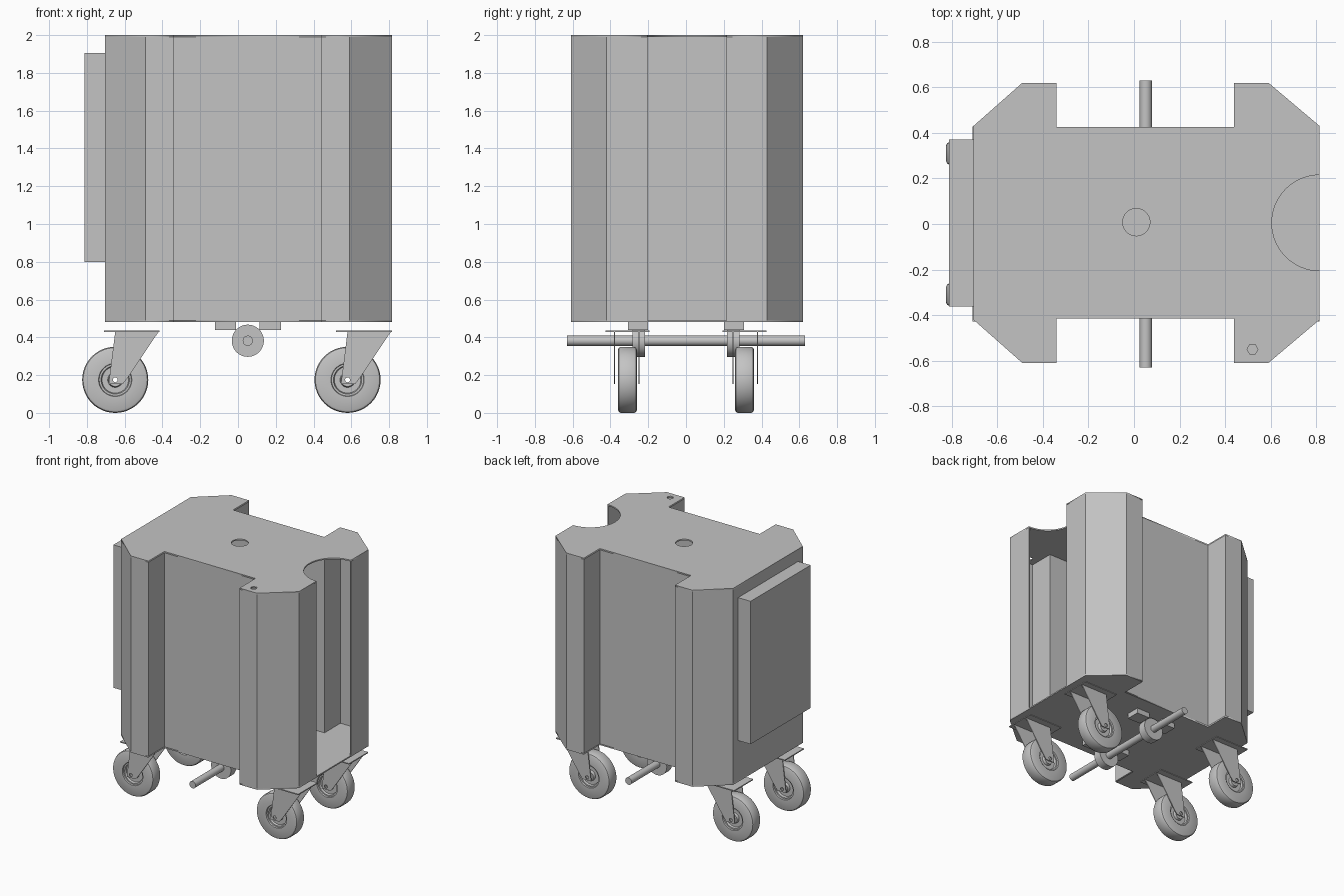
import bpy, bmesh, math
from mathutils import Vector

cube = bpy.data.objects.get("Cube")
if cube:
    bpy.data.objects.remove(cube)

grey = bpy.data.materials.new("light_grey")
grey.use_nodes = True
COLOUR = (0.55, 0.55, 0.55, 1)
grey.diffuse_color = COLOUR
grey.node_tree.nodes["Principled BSDF"].inputs["Base Color"].default_value = COLOUR


def add_mesh(name, bm):
    mesh = bpy.data.meshes.new(name)
    bm.to_mesh(mesh)
    bm.free()
    mesh.materials.append(grey)
    obj = bpy.data.objects.new(name, mesh)
    bpy.context.collection.objects.link(obj)
    return obj


def activate(obj):
    bpy.ops.object.select_all(action='DESELECT')
    obj.select_set(True)
    bpy.context.view_layer.objects.active = obj


def smooth(obj):
    activate(obj)
    bpy.ops.object.shade_smooth_by_angle(angle=math.radians(35))


def circle(x, y, r, n=32):
    return [(x + r * math.cos(2 * math.pi * i / n), y + r * math.sin(2 * math.pi * i / n))
            for i in range(n)]


def sheet(name, loops, thickness, loc, rot=(0, 0, 0)):
    """Flat plate from an outline and hole loops, centred on loc."""
    curve = bpy.data.curves.new(name, 'CURVE')
    curve.dimensions = '2D'
    curve.fill_mode = 'BOTH'
    curve.extrude = thickness / 2
    for pts in loops:
        spline = curve.splines.new('POLY')
        spline.points.add(len(pts) - 1)
        for p, (x, y) in zip(spline.points, pts):
            p.co = (x, y, 0, 1)
        spline.use_cyclic_u = True
    curve.materials.append(grey)
    obj = bpy.data.objects.new(name, curve)
    bpy.context.collection.objects.link(obj)
    obj.location, obj.rotation_euler = loc, rot
    activate(obj)
    bpy.ops.object.convert(target='MESH')
    return bpy.context.object


def box(name, lo, hi):
    bm = bmesh.new()
    bmesh.ops.create_cube(bm, size=1)
    lo, hi = Vector(lo), Vector(hi)
    for v in bm.verts:
        v.co = (lo + hi) / 2 + v.co * (hi - lo)
    return add_mesh(name, bm)


def lathe(name, profile, loc, closed=False, steps=48):
    """Spin (radius, y) points around the y axis."""
    bm = bmesh.new()
    verts = [bm.verts.new((r, y, 0)) for r, y in profile]
    pairs = list(zip(verts, verts[1:])) + ([(verts[-1], verts[0])] if closed else [])
    edges = [bm.edges.new(p) for p in pairs]
    bmesh.ops.spin(bm, geom=verts + edges, cent=(0, 0, 0), axis=(0, 1, 0),
                   angle=2 * math.pi, steps=steps)
    bmesh.ops.remove_doubles(bm, verts=bm.verts, dist=1e-5)
    bmesh.ops.recalc_face_normals(bm, faces=bm.faces)
    obj = add_mesh(name, bm)
    obj.location = loc
    smooth(obj)
    return obj


# Cabinet outline, counter-clockwise from one side of the open bay to the other
MID, BAY = 0.005, 0.21
half = [(0.815, BAY), (0.815, 0.425), (0.59, 0.615), (0.44, 0.615), (0.44, 0.42),
        (-0.34, 0.42), (-0.34, 0.615), (-0.49, 0.615), (-0.705, 0.425)]
outline = [(x, y + MID) for x, y in half] + [(x, MID - y) for x, y in reversed(half)]
BOTTOM, TOP, T = 0.48, 2.0, 0.01

# Hollow cabinet walls with an open bay on the +x end
bm = bmesh.new()
rows = [[bm.verts.new((x, y, z)) for x, y in outline] for z in (BOTTOM + T, TOP - T)]
for i in range(len(outline) - 1):
    bm.faces.new((rows[0][i], rows[0][i + 1], rows[1][i + 1], rows[1][i]))
walls = add_mesh("cabinet_walls", bm)
solid = walls.modifiers.new("thickness", 'SOLIDIFY')
solid.thickness = 0.008
solid.offset = -1
solid.use_even_offset = True

# Floor and lid; the lid has a rounded bay cut-out and two holes
sheet("cabinet_floor", [outline], T, (0, 0, BOTTOM + T / 2))
arc = [(0.815 - BAY * math.sin(math.pi * i / 32), MID - BAY * math.cos(math.pi * i / 32))
       for i in range(1, 32)]
sheet("cabinet_lid", [outline + arc, circle(0.01, 0.008, 0.06), circle(0.52, -0.55, 0.024, 6)],
      T, (0, 0, TOP - T / 2))

# Shallow cabinet on the -x end
box("end_panel_box", (-0.812, -0.363, 0.80), (-0.705, 0.37, 1.905))

# Casters: wheel, two fork plates and mounting plate
WHEEL_Z, WHEEL_Y = 0.175, 0.31
tyre = [(0.013, 0.045), (0.035, 0.045), (0.04, 0.025), (0.07, 0.025), (0.075, 0.04),
        (0.085, 0.04), (0.088, 0.05), (0.16, 0.05), (0.17, 0.045), (0.175, 0.035)]
wheel_profile = tyre + [(r, -y) for r, y in reversed(tyre)]
fork = [(0, 0.43), (-0.035, 0.153), (0.04, 0.153), (0.065, 0.185), (0.23, 0.43)]
for end, cx in (("right", -0.65), ("left", 0.58)):
    for side, s in (("front", -1), ("back", 1)):
        tag = side + "_" + end
        y = s * WHEEL_Y
        lathe(tag + "_wheel", wheel_profile, (cx, y, WHEEL_Z), closed=True)
        for part, dy in (("inner", -0.062), ("outer", 0.068)):
            sheet(f"{tag}_{part}_fork", [fork, circle(0, WHEEL_Z, 0.013, 16)], 0.006,
                  (cx, y + s * dy, 0), (math.pi / 2, 0, 0))
        box(tag + "_caster_plate", (cx - 0.06, y - 0.117, 0.428), (cx + 0.235, y + 0.117, 0.436))

# Cross bar under the floor with two collars and mounting blocks
BAR = (0.052, 0, 0.382)
lathe("cross_bar", [(0, -0.63), (0.027, -0.63), (0.027, 0.63), (0, 0.63)], BAR, steps=32)
for side, s in (("front", -1), ("back", 1)):
    lathe(side + "_collar", [(0, -0.032), (0.085, -0.032), (0.085, 0.032), (0, 0.032)],
          (BAR[0], s * 0.25, BAR[2]))
    for end, x in (("right", -0.122), ("left", 0.115)):
        box(f"{side}_{end}_block", (x, s * 0.255 - 0.053, 0.44), (x + 0.112, s * 0.255 + 0.053, BOTTOM))
